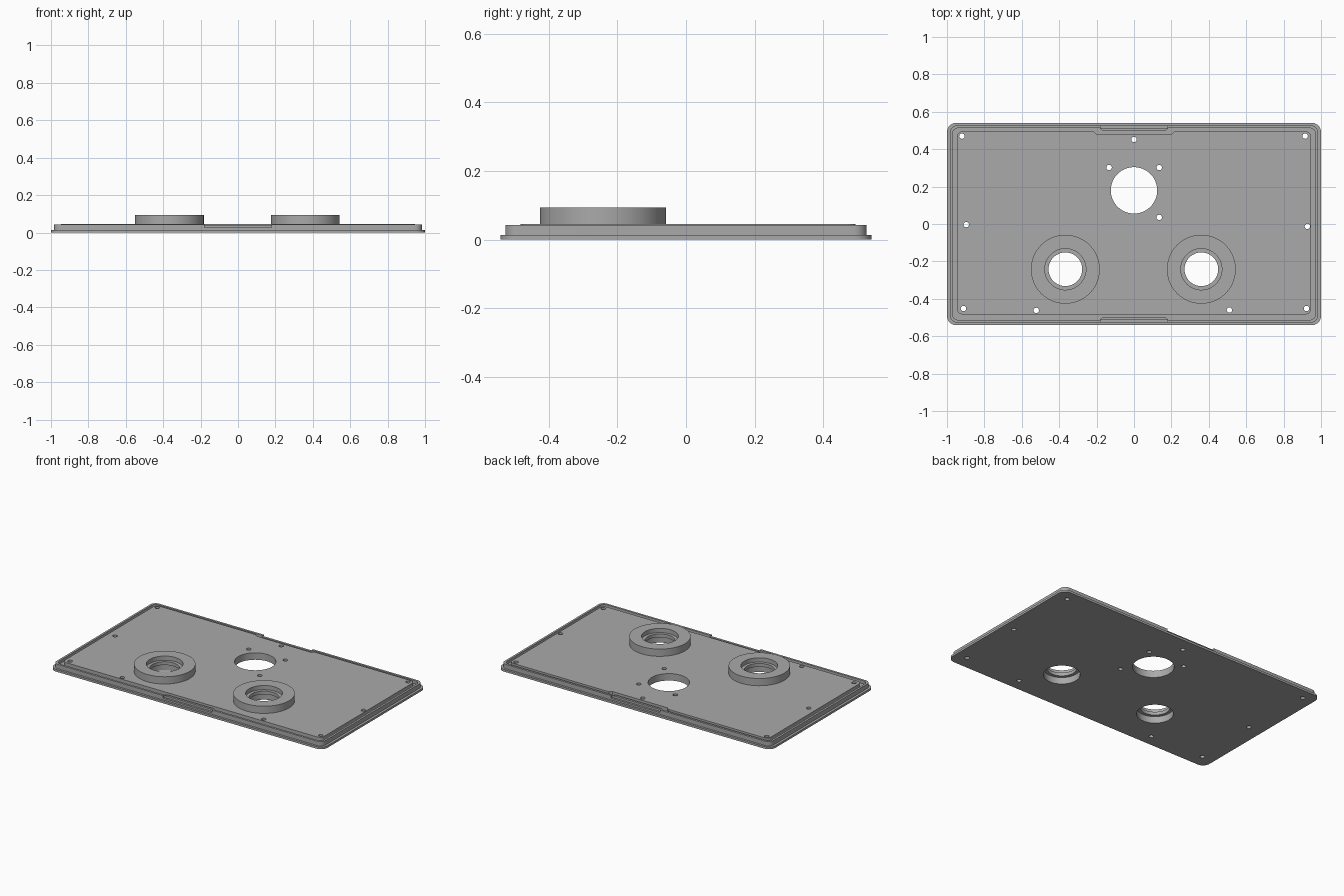
import bpy, bmesh, math

if "Cube" in bpy.data.objects:
    bpy.data.objects.remove(bpy.data.objects["Cube"])

grey = bpy.data.materials.new("mid grey")
grey.diffuse_color = (0.40, 0.40, 0.40, 1)
grey.use_nodes = True
grey.node_tree.nodes["Principled BSDF"].inputs["Base Color"].default_value = grey.diffuse_color


def make(name, bm):
    bmesh.ops.recalc_face_normals(bm, faces=bm.faces)
    me = bpy.data.meshes.new(name)
    bm.to_mesh(me)
    bm.free()
    ob = bpy.data.objects.new(name, me)
    bpy.context.collection.objects.link(ob)
    me.materials.append(grey)
    return ob


def rounded_rect(hx, hy, r, n=8):
    pts = []
    for i, (sx, sy) in enumerate([(1, 1), (-1, 1), (-1, -1), (1, -1)]):
        for k in range(n + 1):
            a = math.pi / 2 * (i + k / n)
            pts.append((sx * (hx - r) + r * math.cos(a), sy * (hy - r) + r * math.sin(a)))
    return pts


def loft(name, rings):
    """Bridge rings of equal point count [(points, z)] and cap both ends."""
    bm = bmesh.new()
    loops = [[bm.verts.new((x, y, z)) for x, y in pts] for pts, z in rings]
    n = len(loops[0])
    for a, b in zip(loops, loops[1:]):
        for i in range(n):
            j = (i + 1) % n
            bm.faces.new((a[i], a[j], b[j], b[i]))
    bm.faces.new(loops[0])
    bm.faces.new(loops[-1])
    return make(name, bm)


def prism(name, pts, z0, z1):
    return loft(name, [(pts, z0), (pts, z1)])


def circle(x, y, r, n):
    return [(x + r * math.cos(2 * math.pi * i / n), y + r * math.sin(2 * math.pi * i / n)) for i in range(n)]


def lathe(name, profile, cx, cy, n=72):
    """Revolve a closed (radius, z) profile about a vertical axis."""
    bm = bmesh.new()
    cols = [[bm.verts.new((cx + r * math.cos(2 * math.pi * i / n), cy + r * math.sin(2 * math.pi * i / n), z))
             for r, z in profile] for i in range(n)]
    m = len(profile)
    for i in range(n):
        a, b = cols[i], cols[(i + 1) % n]
        for k in range(m):
            l = (k + 1) % m
            bm.faces.new((a[k], b[k], b[l], a[l]))
    return make(name, bm)


def cut(ob, cutter):
    mod = ob.modifiers.new("cut", 'BOOLEAN')
    mod.operation, mod.solver, mod.object = 'DIFFERENCE', 'EXACT', cutter
    bpy.context.view_layer.objects.active = ob
    bpy.ops.object.modifier_apply(modifier=mod.name)
    bpy.data.objects.remove(cutter)


def smooth(ob):
    bpy.ops.object.select_all(action='DESELECT')
    ob.select_set(True)
    bpy.context.view_layer.objects.active = ob
    bpy.ops.object.shade_smooth_by_angle(angle=math.radians(30))


# Plate: flange, stepped wall, rim, groove and raised inner panel
TOP, RIM, GROOVE = 0.046, 0.043, 0.022
flange = rounded_rect(1.0, 0.541, 0.05)
wall = rounded_rect(0.984, 0.527, 0.038)
rim = rounded_rect(0.97, 0.513, 0.03)
panel = [(x, y + 0.006) for x, y in rounded_rect(0.947, 0.489, 0.03)]
plate = loft("cover_plate", [(flange, 0), (flange, 0.014), (wall, 0.014), (wall, RIM),
                             (rim, RIM), (rim, GROOVE), (panel, GROOVE), (panel, TOP)])

# Clip notches through the rim, front and back
for s in (-1, 1):
    box = [(-0.18, s * 0.512), (0.18, s * 0.512), (0.18, s * 0.6), (-0.18, s * 0.6)]
    cut(plate, prism("notch_cutter", box, 0.026, 0.2))
# Relief in the panel behind the back notch
cut(plate, prism("relief_cutter", [(-0.225, 0.502), (-0.2, 0.48), (0.2, 0.48), (0.225, 0.502)], GROOVE, 0.2))

# Large opening, boss bores and screw holes
BOSSES = [(-0.367, -0.242), (0.36, -0.242)]
holes = [(0, 0.18, 0.124)] + [(x, y, 0.11) for x, y in BOSSES]
screws = [(-0.92, 0.47), (0.915, 0.47), (-0.912, -0.452), (0.922, -0.452), (-0.897, -0.003), (0.927, -0.013),
          (-0.523, -0.462), (0.51, -0.46), (0, 0.452), (-0.133, 0.302), (0.135, 0.302), (0.135, 0.035)]
for x, y, r in holes:
    cut(plate, prism("bore_cutter", circle(x, y, r, 72), -0.1, 0.2))
for x, y in screws:
    cut(plate, prism("screw_cutter", circle(x, y, 0.0145, 20), -0.1, 0.2))
smooth(plate)

# Clip ledges behind the notches
for s, side in ((-1, "front"), (1, "back")):
    prism(side + "_clip_ledge", [(-0.185, s * 0.514), (0.185, s * 0.514), (0.17, s * 0.499), (-0.17, s * 0.499)],
          GROOVE - 0.002, 0.04)

# Round bosses with an inner retaining lip
for (x, y), side in zip(BOSSES, ("left", "right")):
    smooth(lathe(side + "_boss", [(0.184, TOP - 0.002), (0.184, 0.094), (0.11, 0.094), (0.11, 0.066), (0.09, 0.066),
                                  (0.09, 0.044), (0.11, 0.044)], x, y))
